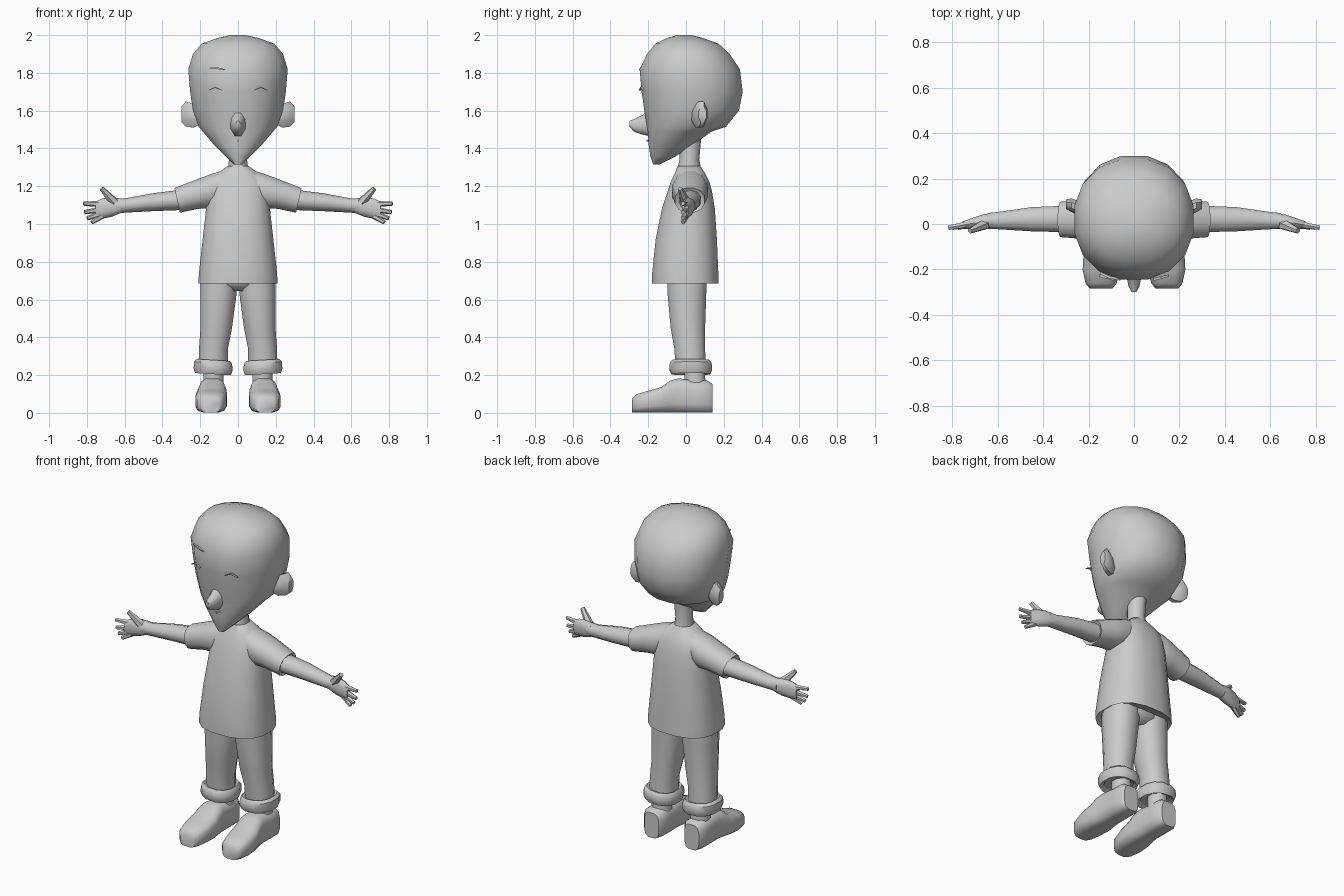
import bpy, bmesh, math
from mathutils import Vector

grey = bpy.data.materials.new("plain grey")
grey.diffuse_color = (0.6, 0.6, 0.6, 1)


def finish(name, bm, mirror=False, angle=40, level=0):
    bmesh.ops.recalc_face_normals(bm, faces=bm.faces[:])
    me = bpy.data.meshes.new(name)
    bm.to_mesh(me)
    bm.free()
    me.materials.append(grey)
    ob = bpy.data.objects.new(name, me)
    bpy.context.collection.objects.link(ob)
    bpy.context.view_layer.objects.active = ob
    ob.select_set(True)
    bpy.ops.object.shade_smooth_by_angle(angle=math.radians(angle))
    ob.select_set(False)
    if level:
        ob.modifiers.new("round", 'SUBSURF').levels = level
        ob.modifiers["round"].render_levels = level
    if mirror:
        ob.modifiers.new("mirror", 'MIRROR')
    return ob


def loft(name, rings, sides=12, axis='z', power=1.0, mirror=False, angle=40, caps=True):
    """Skin cross-sections (centre, half size a, half size b) lying across an axis."""
    bm = bmesh.new()
    loops = []
    for (cx, cy, cz), a, b in rings:
        loop = []
        for i in range(sides):
            t = 2 * math.pi * (i + 0.5) / sides
            c, s = math.cos(t), math.sin(t)
            u = a * math.copysign(abs(c) ** power, c)
            v = b * math.copysign(abs(s) ** power, s)
            off = {'z': (u, v, 0), 'x': (0, u, v), 'y': (u, 0, v)}[axis]
            loop.append(bm.verts.new((cx + off[0], cy + off[1], cz + off[2])))
        loops.append(loop)
    for p, q in zip(loops, loops[1:]):
        for i in range(sides):
            j = (i + 1) % sides
            bm.faces.new((p[i], p[j], q[j], q[i]))
    if caps:
        bm.faces.new(loops[0])
        bm.faces.new(loops[-1])
    return finish(name, bm, mirror, angle)


def spans(rows):
    """Rows of (z, front y, back y, half width) as upright cross-sections."""
    return [((0, (f + b) / 2, z), w, (b - f) / 2) for z, f, b, w in rows]


def spans_x(rows):
    """Rows of (x, front y, back y, low z, high z) as sideways cross-sections."""
    return [((x, (f + b) / 2, (l + h) / 2), (b - f) / 2, (h - l) / 2) for x, f, b, l, h in rows]


# Head with pointed chin and round skull
loft("head", spans([
    (1.315, -.175, -.14, .022), (1.36, -.19, -.05, .068), (1.42, -.2, .04, .13),
    (1.49, -.205, .14, .19), (1.515, -.21, .215, .212), (1.60, -.225, .285, .243),
    (1.70, -.24, .305, .258), (1.82, -.25, .29, .268), (1.90, -.21, .235, .243),
    (1.955, -.165, .175, .195), (1.985, -.1, .09, .11), (2.0, -.05, .03, .04)]),
    sides=16, power=.93, angle=60)

# Nose: wedge rising from the face to a blunt tip
loft("nose", [((0, -.18, 1.54), .05, .085), ((0, -.23, 1.525), .036, .056),
              ((0, -.275, 1.522), .026, .036), ((0, -.3, 1.53), .012, .016)],
     sides=8, axis='y', angle=60)

# Ears flaring outward
loft("ear", spans_x([(.19, .02, .08, 1.53, 1.60), (.235, .03, .10, 1.505, 1.64),
                     (.275, .05, .115, 1.51, 1.655), (.30, .065, .11, 1.535, 1.625)]),
     sides=8, axis='x', mirror=True, angle=50)

# Thin eyelids, one eyebrow and mouth
loft("eyelid", [((x, -.236 + .15 * (x - .12) ** 2 + (x - .12) * .25, z), .008, h)
                for x, z, h in ((.085, 1.708, .002), (.12, 1.724, .005), (.155, 1.708, .002))],
     sides=4, axis='x', mirror=True)
loft("eyebrow", [((-.15, -.215, 1.825), .008, .003), ((-.11, -.234, 1.825), .008, .007),
                 ((-.06, -.244, 1.815), .008, .003)], sides=4, axis='x')
loft("mouth", [((-.07, -.178, 1.45), .006, .003), ((0, -.203, 1.44), .007, .006),
               ((.07, -.178, 1.455), .006, .003)], sides=4, axis='x')

# Neck
loft("neck", spans([(1.27, -.05, .085, .06), (1.34, -.035, .07, .05),
                    (1.45, -.03, .08, .055)]), sides=10, angle=60)

# Shirt body, with the underside set just above the hem
loft("shirt", spans([
    (.70, -.165, .16, .19), (.685, -.182, .175, .213), (.74, -.182, .174, .210),
    (.92, -.163, .166, .19), (1.08, -.13, .155, .172), (1.17, -.1, .14, .165),
    (1.225, -.082, .125, .155), (1.265, -.062, .105, .115), (1.308, -.045, .075, .055)]),
    sides=16, power=.8, angle=50)

# Sleeves, slanted at the cuff
sleeve = loft("sleeve", spans_x([
    (.05, -.06, .10, 1.14, 1.295), (.14, -.078, .12, 1.08, 1.268),
    (.21, -.07, .115, 1.078, 1.242), (.322, -.06, .10, 1.058, 1.192),
    (.312, -.045, .085, 1.072, 1.178)]), sides=12, axis='x', power=.9, mirror=True, angle=50)
for v in sleeve.data.vertices:
    if v.co.x > .3:
        v.co.x += (v.co.z - 1.125) * .22

# Arms and palms
loft("arm", spans_x([(.27, -.04, .085, 1.075, 1.185), (.45, -.035, .077, 1.068, 1.163),
                     (.60, -.025, .055, 1.06, 1.135), (.645, -.024, .05, 1.055, 1.137)]),
     sides=10, axis='x', mirror=True, angle=50)
loft("palm", spans_x([(.62, -.022, .052, 1.058, 1.135), (.67, -.022, .042, 1.038, 1.142),
                      (.72, -.022, .025, 1.028, 1.135), (.755, -.022, .012, 1.03, 1.118)]),
     sides=10, axis='x', power=.85, mirror=True, angle=50)


# Fingers and thumb as tapered sticks
def digit(name, start, end, r0, r1):
    bm = bmesh.new()
    a, b = Vector(start), Vector(end)
    bmesh.ops.create_cone(bm, cap_ends=True, segments=6, radius1=r0, radius2=r1,
                          depth=(b - a).length)
    rot = (b - a).to_track_quat('Z', 'Y')
    for v in bm.verts:
        v.co = rot @ v.co + (a + b) / 2
    finish(name, bm, mirror=True, angle=50)


digit("thumb", (.655, .0, 1.115), (.722, -.03, 1.188), .026, .013)
for name, z0, x1, z1 in (("index_finger", 1.105, .818, 1.108),
                         ("middle_finger", 1.078, .813, 1.062),
                         ("ring_finger", 1.058, .798, 1.03),
                         ("little_finger", 1.042, .775, 1.008)):
    digit(name, (.72, .0, z0), (x1, -.016, z1), .017, .011)

# Trousers: legs, hips and rolled cuffs
loft("trouser_leg", [((.1, .005, .70), .1, .108), ((.104, .005, .62), .098, .105),
                     ((.115, .01, .45), .086, .094), ((.13, .02, .34), .079, .084),
                     ((.132, .025, .22), .08, .082)], sides=12, power=.9, mirror=True, angle=50)
loft("hips", [((0, .005, .645), .05, .07), ((0, .005, .68), .17, .105),
              ((0, .005, .74), .18, .12)], sides=12, angle=50)
cuff = loft("rolled_cuff", [((.13, .025, .225), .075, .08), ((.132, .025, .205), .098, .105),
                            ((.132, .025, .228), .106, .116), ((.132, .025, .265), .104, .114),
                            ((.13, .025, .28), .09, .1), ((.13, .025, .268), .07, .07)],
            sides=12, power=.85, mirror=True, angle=40)
for v in cuff.data.vertices:
    v.co.z += (v.co.x - .13) * .06

# Ankles
loft("ankle", [((.13, .05, .12), .06, .06), ((.13, .045, .24), .055, .058)],
     sides=8, mirror=True, angle=60)

# Shoes: length-wise sections of (y, centre x, half width, top z), flat soled
loft("shoe", [((cx, y, top / 2), w, top / 2) for y, cx, w, top in (
    (-.285, .145, .05, .075), (-.262, .145, .07, .10), (-.2, .144, .084, .118),
    (-.13, .14, .084, .138), (-.085, .137, .077, .172), (-.04, .136, .07, .185),
    (.05, .136, .069, .172), (.115, .136, .068, .172), (.14, .136, .05, .155))],
    sides=12, axis='y', power=.6, mirror=True, angle=50)
